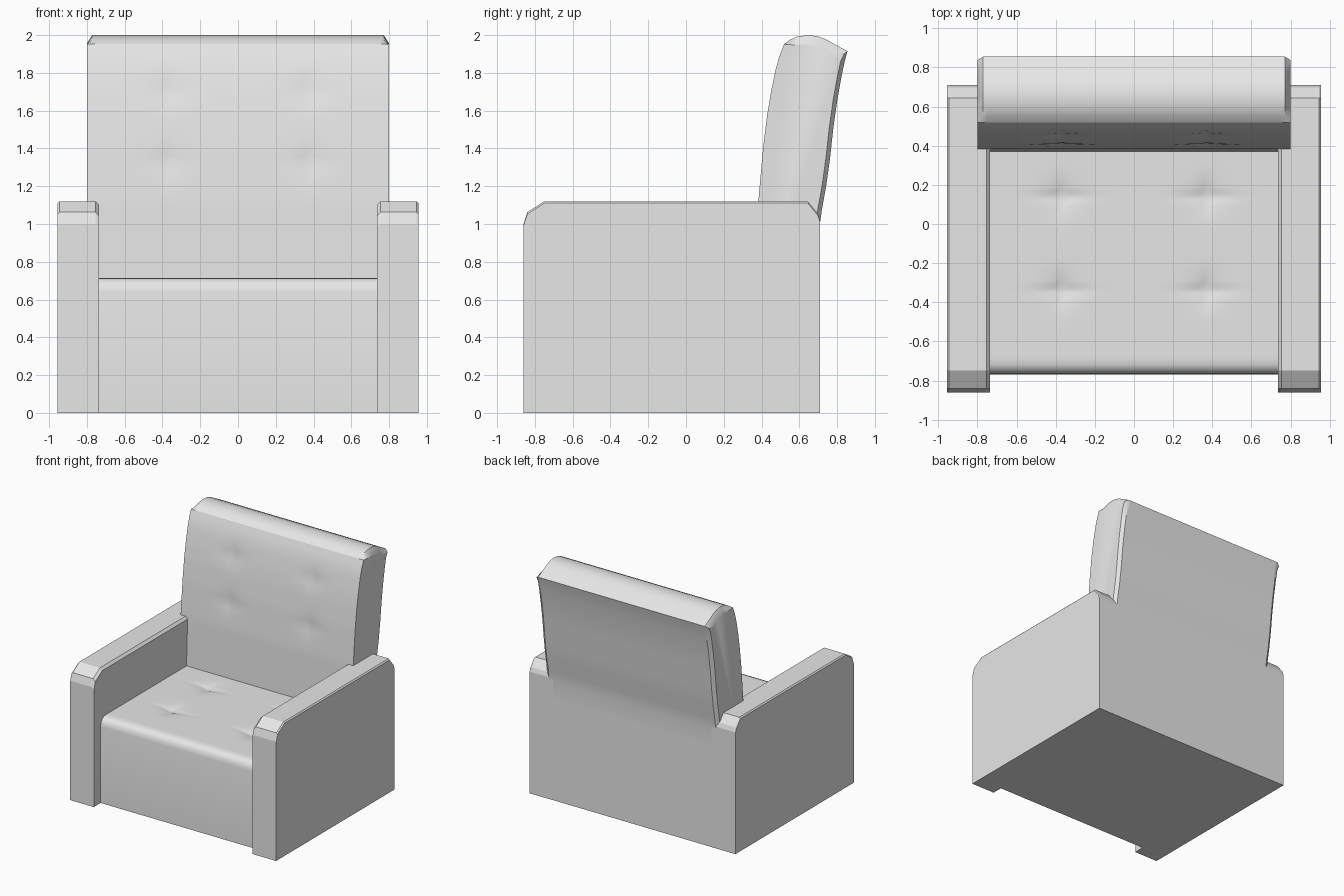
import bpy, bmesh, math

cube = bpy.data.objects.get("Cube")
if cube:
    bpy.data.objects.remove(cube, do_unlink=True)

fabric = bpy.data.materials.new("light grey fabric")
fabric.use_nodes = True
grey = (0.8, 0.8, 0.8, 1)
fabric.diffuse_color = grey
fabric.node_tree.nodes["Principled BSDF"].inputs["Base Color"].default_value = grey


def loft(name, sections):
    """Skin a row of matching closed outlines, each (x, [(y, z), ...])."""
    bm = bmesh.new()
    rings = [[bm.verts.new((x, y, z)) for y, z in outline] for x, outline in sections]
    n = len(rings[0])
    for a, b in zip(rings, rings[1:]):
        for i in range(n):
            j = (i + 1) % n
            bm.faces.new((a[i], a[j], b[j], b[i]))
    bm.faces.new(rings[0])
    bm.faces.new(rings[-1])
    bmesh.ops.recalc_face_normals(bm, faces=bm.faces)
    mesh = bpy.data.meshes.new(name)
    bm.to_mesh(mesh)
    bm.free()
    mesh.materials.append(fabric)
    obj = bpy.data.objects.new(name, mesh)
    bpy.context.collection.objects.link(obj)
    return obj


def smooth(obj):
    bpy.ops.object.select_all(action="DESELECT")
    obj.select_set(True)
    bpy.context.view_layer.objects.active = obj
    bpy.ops.object.shade_smooth_by_angle(angle=math.radians(32))


def densify(points, step):
    """Split the long runs of a polyline into short pieces."""
    out = [points[0]]
    for (y0, z0), (y1, z1) in zip(points, points[1:]):
        n = max(1, round(math.hypot(y1 - y0, z1 - z0) / step))
        out += [(y0 + (y1 - y0) * k / n, z0 + (z1 - z0) * k / n) for k in range(1, n + 1)]
    return out


def tuft(x, v, rows, depth):
    """Depth of the buttoned dents with their cross-shaped creases."""
    total = 0
    for row in rows:
        du, dv = abs(abs(x) - 0.37), abs(v - row)
        pit = math.exp(-(du * du + dv * dv) / 0.008)
        crease = math.exp(-(du / 0.15) ** 2 - (dv / 0.02) ** 2)
        crease += math.exp(-(dv / 0.08) ** 2 - (du / 0.02) ** 2)
        total += depth * (0.5 * pit + 0.4 * min(crease, 1))
    return total


def stations(half, count):
    return [-half + 2 * half * i / count for i in range(count + 1)]


# Seat block with a rounded front edge and tufted top
front_edge = [(-0.77, 0), (-0.77, 0.64), (-0.763, 0.675), (-0.745, 0.7), (-0.72, 0.711)]
top_run = densify([(-0.69, 0.714), (0.45, 0.714)], 0.02)
seat_sections = []
for x in stations(0.737, 72):
    top = [(y, z - tuft(x, y, (0.14, -0.34), 0.022)) for y, z in top_run]
    seat_sections.append((x, front_edge + top + [(0.45, 0)]))
smooth(loft("seat", seat_sections))

# Backrest: tufted front, domed top, hollow rear that runs down to the floor
back_front = densify([(0.36, 0), (0.368, 0.71), (0.383, 1.12), (0.408, 1.4), (0.43, 1.58),
                      (0.45, 1.7), (0.475, 1.82), (0.495, 1.89), (0.52, 1.953)], 0.04)
back_top = [(0.55, 1.975), (0.59, 1.993), (0.65, 2.0), (0.7, 1.993), (0.74, 1.978),
            (0.79, 1.95), (0.855, 1.915)]
back_rear = [(0.84, 1.86), (0.823, 1.78), (0.8, 1.65), (0.779, 1.5), (0.763, 1.35),
             (0.742, 1.2), (0.72, 1.08), (0.709, 1.0), (0.709, 0.85), (0.709, 0)]
end_top = [(y - 0.012, max(z - 0.045, 1.89)) for y, z in back_top]
end_top[0] = (0.54, 1.95)
end_top[-1] = (0.838, 1.9)
end_rear = [(y - 0.022, z) for y, z in back_rear]
end = back_front + end_top + end_rear
back_sections = [(-0.8, end)]
for x in stations(0.772, 72):
    dented = [(y + tuft(x, z, (1.33, 1.7), 0.012), z) for y, z in back_front]
    back_sections.append((x, dented + back_top + back_rear))
back_sections.append((0.8, end))
smooth(loft("backrest", back_sections))

# Arms: slabs with clipped top corners and a chamfered inner top edge
arm_side = [(-0.86, 0), (-0.86, 1.0), (-0.84, 1.063), (-0.75, 1.12),
            (0.645, 1.12), (0.698, 1.055), (0.71, 1.02), (0.71, 0)]


def lowered(drop):
    return [(y, z - drop if z > 0 else z) for y, z in arm_side]


for side, label in ((1, "left"), (-1, "right")):
    loft(label + "_arm", [(side * 0.735, lowered(0.02)), (side * 0.755, arm_side),
                          (side * 0.945, arm_side), (side * 0.955, lowered(0.01))])
